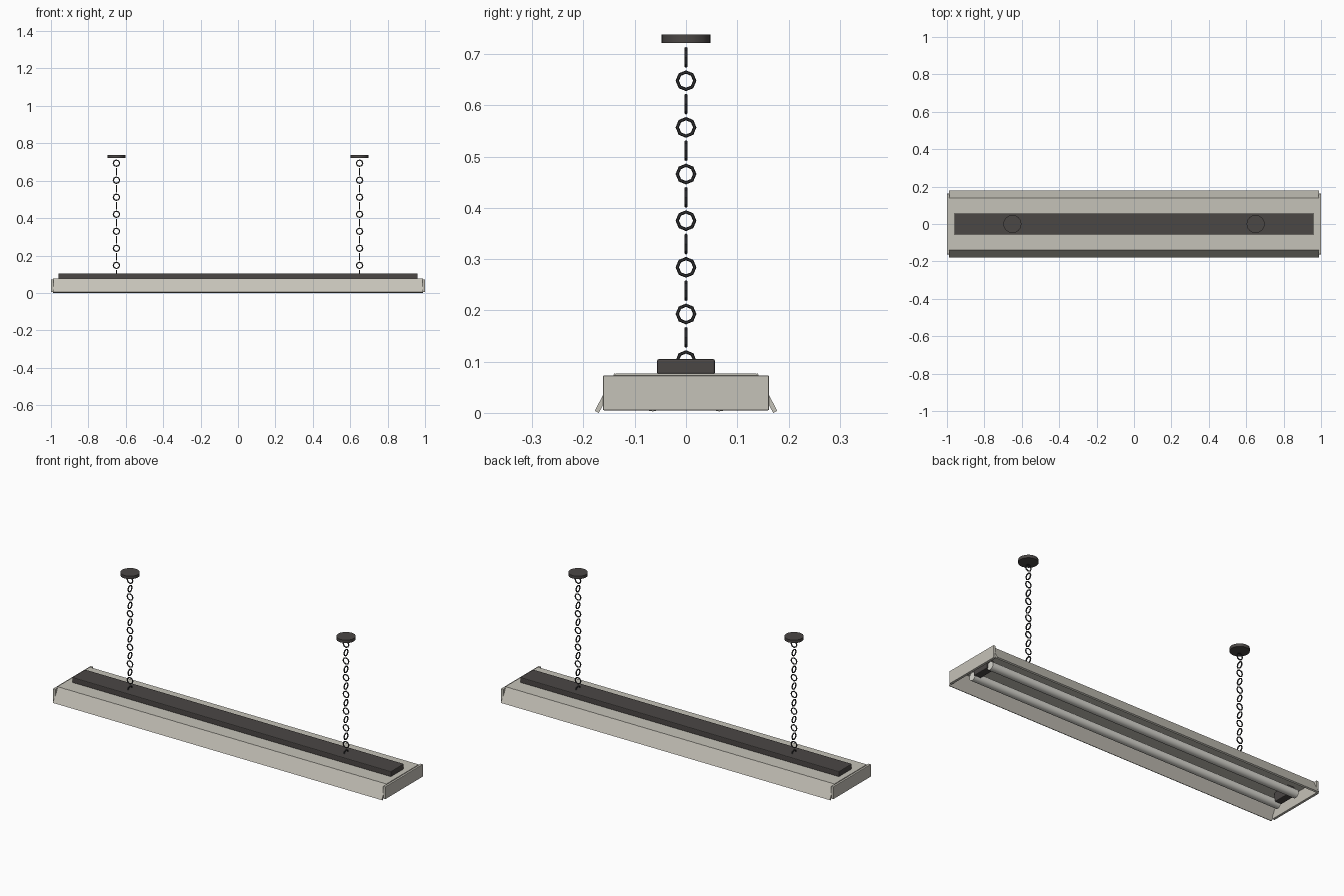
import bpy, bmesh, math

if "Cube" in bpy.data.objects:
    bpy.data.objects.remove(bpy.data.objects["Cube"])


def material(name, rgb):
    m = bpy.data.materials.new(name)
    m.diffuse_color = (*rgb, 1)
    m.use_nodes = True
    m.node_tree.nodes["Principled BSDF"].inputs["Base Color"].default_value = m.diffuse_color
    return m


ENAMEL = material("warm_grey_enamel", (0.56, 0.54, 0.48))
DARK = material("dark_housing", (0.07, 0.063, 0.06))
CHAIN = material("chain_metal", (0.035, 0.035, 0.037))
TUBE = material("lamp_tube", (0.68, 0.67, 0.62))


def box(name, centre, size, mat, bevel=0.0):
    bpy.ops.mesh.primitive_cube_add(size=1, location=centre)
    o = bpy.context.object
    o.name = name
    o.scale = size
    bpy.ops.object.transform_apply(location=False, rotation=False, scale=True)
    o.data.materials.append(mat)
    if bevel:
        b = o.modifiers.new("bevel", 'BEVEL')
        b.width = bevel
        b.segments = 2
    return o


def cylinder(name, centre, radius, depth, mat, rotation=(0, 0, 0), sides=24):
    bpy.ops.mesh.primitive_cylinder_add(vertices=sides, radius=radius, depth=depth,
                                        location=centre, rotation=rotation)
    o = bpy.context.object
    o.name = name
    o.data.materials.append(mat)
    bpy.ops.object.shade_smooth_by_angle(angle=math.radians(40))
    return o


def prism_x(name, profile, half, mat):
    """Extrude a closed (y, z) profile along x."""
    bm = bmesh.new()
    f = bm.faces.new([bm.verts.new((-half, y, z)) for y, z in profile])
    r = bmesh.ops.extrude_face_region(bm, geom=[f])
    moved = [v for v in r["geom"] if isinstance(v, bmesh.types.BMVert)]
    bmesh.ops.translate(bm, verts=moved, vec=(2 * half, 0, 0))
    bmesh.ops.recalc_face_normals(bm, faces=bm.faces)
    me = bpy.data.meshes.new(name)
    bm.to_mesh(me)
    bm.free()
    o = bpy.data.objects.new(name, me)
    bpy.context.collection.objects.link(o)
    me.materials.append(mat)


# Reflector top and ballast housing
box("reflector_top", (0, 0, 0.0735), (1.98, 0.276, 0.007), ENAMEL)
box("ballast_housing", (0, 0, 0.09), (1.92, 0.113, 0.03), DARK, 0.004)

# Sloped reflector wings and lamp tubes
for s, side in ((-1, "front"), (1, "back")):
    wing = [(0.132, 0.073), (0.140, 0.077), (0.178, 0.004), (0.170, 0.0)]
    prism_x(side + "_wing", [(s * y, z) for y, z in wing], 0.99, ENAMEL)
    cylinder(side + "_lamp_tube", (0, s * 0.065, 0.025), 0.022, 1.88, TUBE,
             (0, math.pi / 2, 0))

for s, side in ((-1, "left"), (1, "right")):
    # End plates and lamp sockets
    box(side + "_end_plate", (s * 0.993, 0, 0.039), (0.014, 0.324, 0.068), ENAMEL, 0.002)
    box(side + "_lamp_socket", (s * 0.925, 0, 0.045), (0.04, 0.10, 0.052), DARK, 0.004)

    # Ceiling canopy and chain of alternating links
    cylinder(side + "_canopy", (s * 0.65, 0, 0.73), 0.048, 0.016, DARK)
    for i in range(14):
        rot = (0, math.pi / 2, 0) if i % 2 == 0 else (math.pi / 2, 0, 0)
        bpy.ops.mesh.primitive_torus_add(
            major_segments=8, minor_segments=6, major_radius=0.017, minor_radius=0.0033,
            location=(s * 0.65, 0, 0.102 + 0.0455 * i), rotation=rot)
        link = bpy.context.object
        link.name = f"{side}_chain_link_{i + 1}"
        link.data.materials.append(CHAIN)
